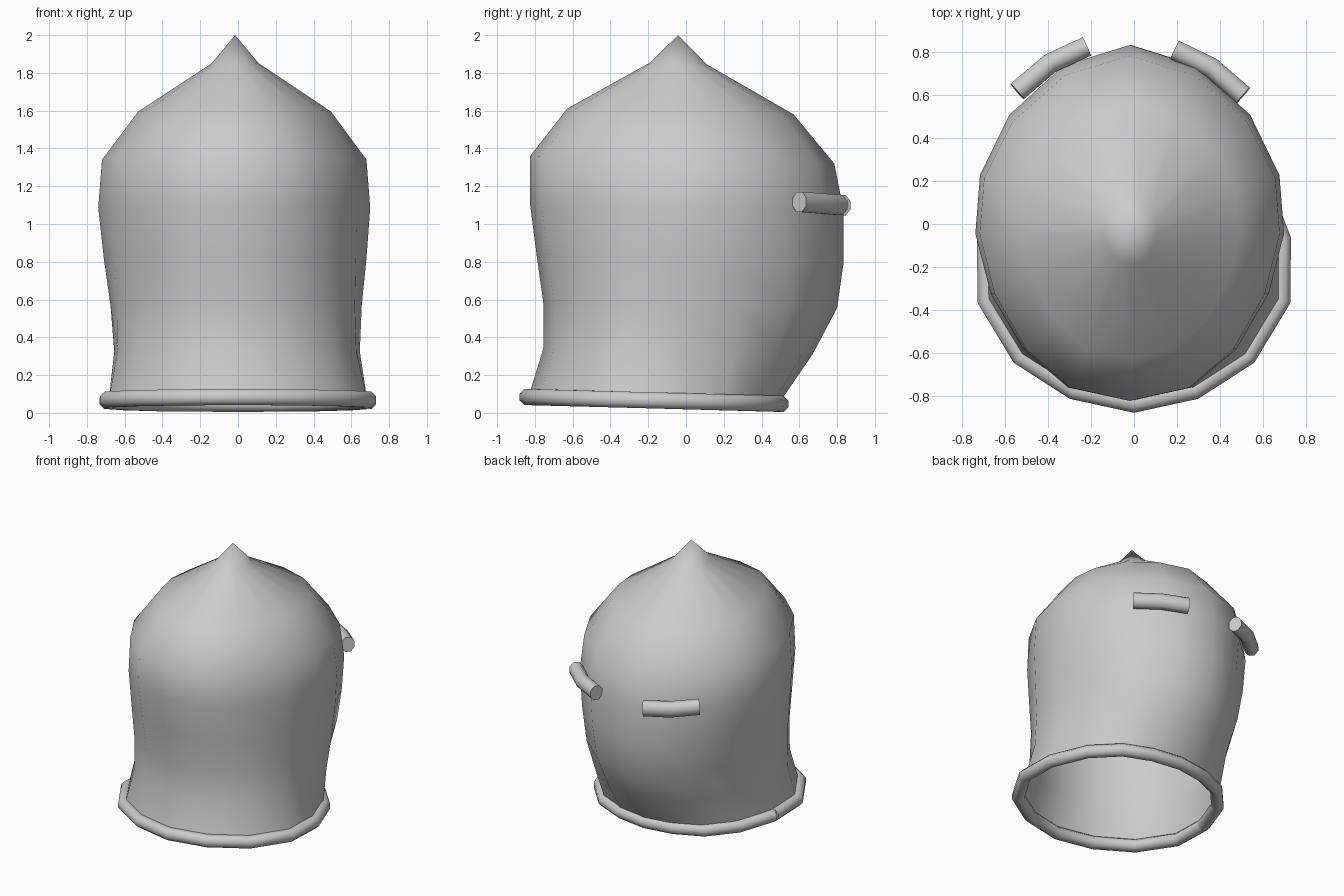
import bpy, bmesh, math
from mathutils import Vector

if "Cube" in bpy.data.objects:
    bpy.data.objects.remove(bpy.data.objects["Cube"])

# Half outlines of a ring, back to front, in units of its half width and depth
UPPER = [(0, 1), (.43, .89), (.78, .63), (.97, .31), (1, 0),
         (.90, -.36), (.69, -.69), (.40, -.92), (0, -1)]
LOWER = [(0, 1), (.32, .95), (.61, .82), (.85, .54), (1, .12),
         (1, -.30), (.77, -.68), (.41, -.91), (0, -1)]


def make_object(name, bm):
    bmesh.ops.recalc_face_normals(bm, faces=bm.faces)
    mesh = bpy.data.meshes.new(name)
    bm.to_mesh(mesh)
    bm.free()
    ob = bpy.data.objects.new(name, mesh)
    bpy.context.collection.objects.link(ob)
    return ob


def ring_points(z_front, z_back, half_x, y_front, y_back, cx):
    """Sixteen points of one tilted egg-shaped ring."""
    t = min(1, max(0, (z_front + z_back) / 2 - .05) / 0.95)
    cy = -.15 + .105 * t
    half = []
    for (xa, ya), (xb, yb) in zip(LOWER, UPPER):
        x, y = xa + (xb - xa) * t, ya + (yb - ya) * t
        yy = cy + y * ((y_back - cy) if y > 0 else (cy - y_front))
        f = (yy - y_front) / (y_back - y_front)
        half.append(Vector((x * half_x, yy, z_front + (z_back - z_front) * f)))
    full = half + [Vector((-p.x, p.y, p.z)) for p in half[-2:0:-1]]
    return [p + Vector((cx, 0, 0)) for p in full]


def bridge(bm, a, b):
    n = len(a)
    for i in range(n):
        bm.faces.new((a[i], a[(i + 1) % n], b[(i + 1) % n], b[i]))


def tube(name, path, r_side, r_up, sides=8):
    """Open-ended path swept with a flat-capped oval section."""
    bm = bmesh.new()
    loops = []
    for i, p in enumerate(path):
        d1 = (path[min(i + 1, len(path) - 1)] - path[max(i - 1, 0)]).normalized()
        side = d1.cross(Vector((0, 0, 1))).normalized()
        up = side.cross(d1)
        loops.append([bm.verts.new(p + side * r_side * math.cos(a) + up * r_up * math.sin(a))
                      for a in (math.tau * (k + .5) / sides for k in range(sides))])
    for a, b in zip(loops, loops[1:]):
        bridge(bm, a, b)
    bm.faces.new(loops[0])
    bm.faces.new(loops[-1])
    ob = make_object(name, bm)
    bpy.context.view_layer.objects.active = ob
    ob.select_set(True)
    bpy.ops.object.shade_smooth_by_angle(angle=math.radians(60))
    ob.select_set(False)
    return ob


# Dome: z front, z back, half width, y front, y back, x centre
RINGS = [
    (.083, .047, .685, -.835, .49, 0),
    (.34, .31, .65, -.755, .67, -.005),
    (.58, .555, .665, -.755, .80, -.01),
    (.83, .80, .695, -.79, .835, -.015),
    (1.10, 1.07, .72, -.825, .835, -.02),
    (1.36, 1.32, .70, -.825, .785, -.02),
    (1.61, 1.58, .51, -.63, .57, -.018),
    (1.855, 1.845, .125, -.19, .11, -.015),
]
bm = bmesh.new()
loops = [[bm.verts.new(p) for p in ring_points(*r)] for r in RINGS]
for a, b in zip(loops, loops[1:]):
    bridge(bm, a, b)
tip = bm.verts.new((-.015, -.042, 2))
for i in range(16):
    bm.faces.new((loops[-1][i], loops[-1][(i + 1) % 16], tip))
for f in bm.faces:
    f.smooth = True
make_object("dome_shell", bm)

# Rolled rim, whose two ends meet on the left side
rim = ring_points(.084, .048, .69, -.838, .50, 0)
start = 12
tube("bottom_rim", [rim[(start + i) % 16] for i in range(17)], .046, .046)

# Two curved pads high on the back
PADS = {
    "right_back_pad": [(.19, .812), (.36, .73), (.51, .60)],
    "left_back_pad": [(-.22, .828), (-.39, .75), (-.545, .618)],
}
for name, pts in PADS.items():
    path = [Vector((x, y, 1.117 - .016 * (y - .6) / .2)) for x, y in pts]
    tube(name, path, .051, .058)
